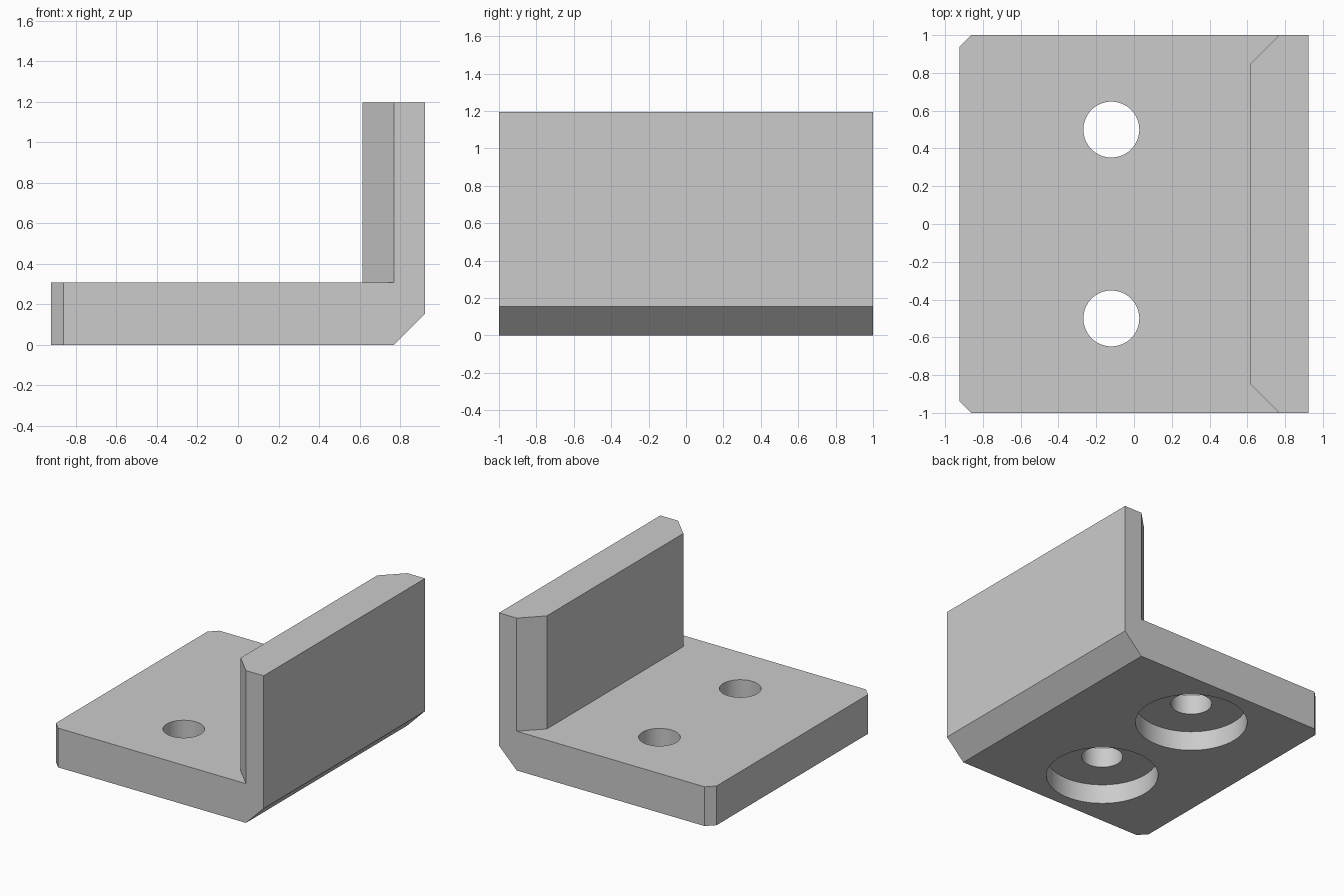
import bpy, bmesh
from mathutils import Vector

if "Cube" in bpy.data.objects:
    bpy.data.objects.remove(bpy.data.objects["Cube"])

U = 2 / 13                      # chamfer module
HALF, TOP, PLATE = 6 * U, 1.195, 2 * U

grey = bpy.data.materials.new("plain_grey")
grey.use_nodes = True
grey.diffuse_color = (0.6, 0.6, 0.6, 1)
grey.node_tree.nodes["Principled BSDF"].inputs["Base Color"].default_value = (0.6, 0.6, 0.6, 1)


def prism(name, points, depth):
    """Extrude a closed 3D outline along a depth vector."""
    bm = bmesh.new()
    face = bm.faces.new([bm.verts.new(p) for p in points])
    swept = bmesh.ops.extrude_face_region(bm, geom=[face], use_keep_orig=True)
    moved = [g for g in swept["geom"] if isinstance(g, bmesh.types.BMVert)]
    bmesh.ops.translate(bm, verts=moved, vec=Vector(depth))
    bmesh.ops.recalc_face_normals(bm, faces=bm.faces)
    mesh = bpy.data.meshes.new(name)
    bm.to_mesh(mesh)
    bm.free()
    mesh.materials.append(grey)
    obj = bpy.data.objects.new(name, mesh)
    bpy.context.collection.objects.link(obj)
    return obj


def drill(name, x, y, radius, bottom, top):
    bpy.ops.mesh.primitive_cylinder_add(vertices=64, radius=radius, depth=top - bottom,
                                        location=(x, y, (top + bottom) / 2))
    obj = bpy.context.object
    obj.name = name
    obj.data.materials.append(grey)
    return obj


def cut(target, cutter):
    cutter.hide_render = True
    mod = target.modifiers.new("cut", "BOOLEAN")
    mod.operation, mod.solver, mod.object = "DIFFERENCE", "EXACT", cutter
    bpy.context.view_layer.objects.active = target
    bpy.ops.object.modifier_apply(modifier=mod.name)
    bpy.data.objects.remove(cutter)


# L-shaped body with a chamfered outer heel
outline = [(-HALF, 0), (HALF - U, 0), (HALF, U), (HALF, TOP),
           (HALF - 2 * U, TOP), (HALF - 2 * U, PLATE), (-HALF, PLATE)]
bracket = prism("angle_bracket", [(x, -1, z) for x, z in outline], (0, 2, 0))

for side in (-1, 1):
    # Chamfer on the inner vertical edge of the upright
    x, y, over = HALF - 2 * U, 1 - U, 0.1
    corner = [(x - over, y + over), (x + U + over, 1 + over), (x - over, 1 + over)]
    corner = [(px, side * (py - 2 * over if i == 0 else py), PLATE)
              for i, (px, py) in enumerate(corner)]
    cut(bracket, prism("upright_chamfer", corner, (0, 0, 2)))

    # Small chamfer on the free corner of the plate
    c = 0.4 * U
    corner = [(-HALF - over, side * (1 - c - over), -over),
              (-HALF + c + over, side * (1 + over), -over),
              (-HALF - over, side * (1 + over), -over)]
    cut(bracket, prism("plate_chamfer", corner, (0, 0, PLATE + 2 * over)))

    # Screw hole with a wide counterbore underneath
    hole_x, hole_y = -0.12, side * 0.5
    cut(bracket, drill("counterbore", hole_x, hole_y, 0.403, -over, U))
    cut(bracket, drill("screw_hole", hole_x, hole_y, 0.148, -over, PLATE + over))

# Smooth bores, sharp edges
bpy.ops.object.select_all(action="DESELECT")
bracket.select_set(True)
bpy.context.view_layer.objects.active = bracket
bpy.ops.object.shade_smooth_by_angle(angle=0.5)
